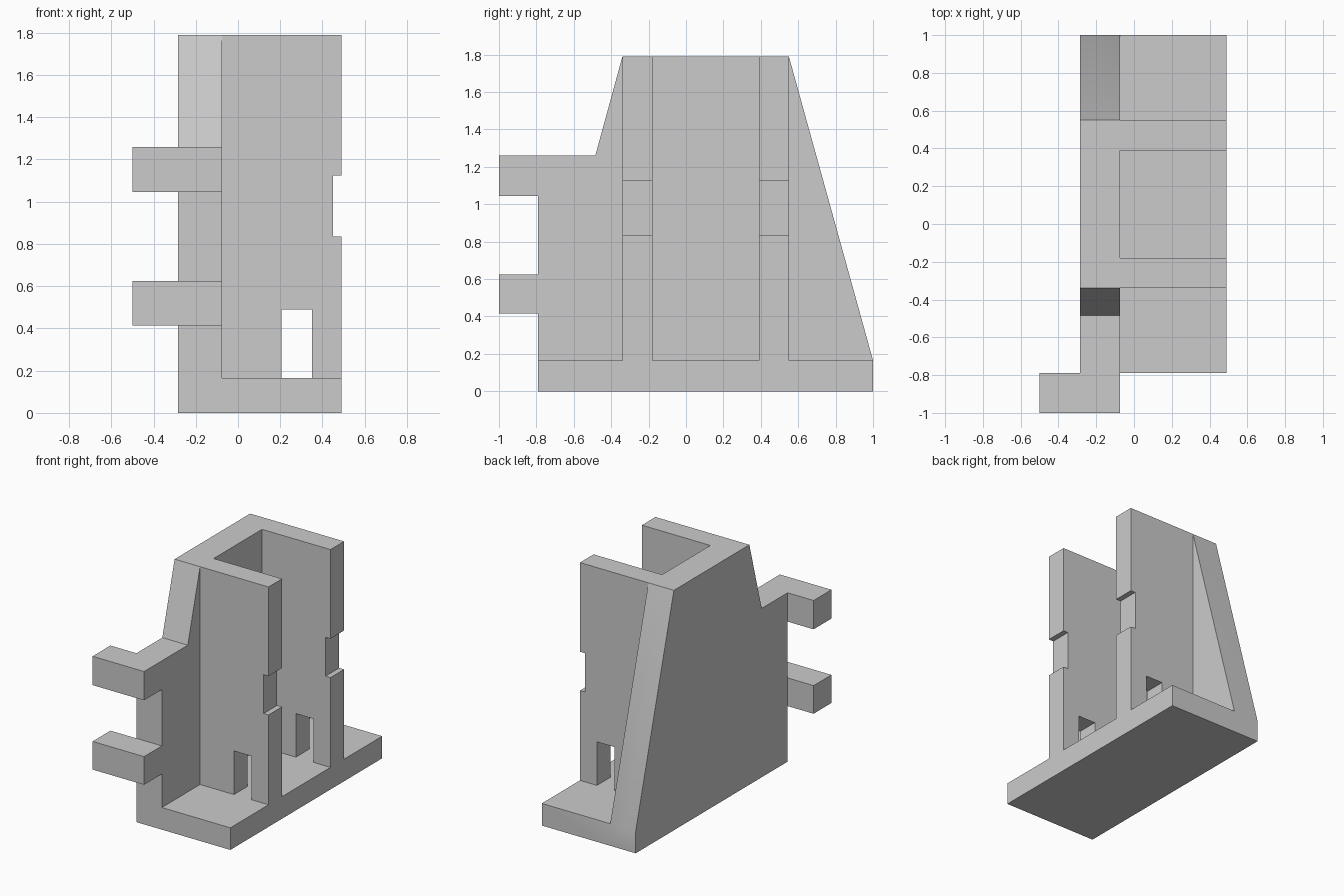
import bpy
import bmesh
import math

old = bpy.data.objects.get("Cube")
if old:
    bpy.data.objects.remove(old, do_unlink=True)

grey = bpy.data.materials.new("light_grey")
grey.use_nodes = True
colour = (0.6, 0.6, 0.6, 1)
grey.diffuse_color = colour
grey.node_tree.nodes["Principled BSDF"].inputs["Base Color"].default_value = colour


def prism(name, profile, x0, x1):
    """Extrude a (y, z) outline along x."""
    bm = bmesh.new()
    face = bm.faces.new([bm.verts.new((x0, y, z)) for y, z in profile])
    out = bmesh.ops.extrude_face_region(bm, geom=[face])
    moved = [v for v in out["geom"] if isinstance(v, bmesh.types.BMVert)]
    bmesh.ops.translate(bm, verts=moved, vec=(x1 - x0, 0, 0))
    bmesh.ops.recalc_face_normals(bm, faces=bm.faces[:])
    mesh = bpy.data.meshes.new(name)
    bm.to_mesh(mesh)
    bm.free()
    mesh.materials.append(grey)
    obj = bpy.data.objects.new(name, mesh)
    bpy.context.collection.objects.link(obj)
    return obj


def box(name, x, y, z):
    return prism(name, [(y[0], z[0]), (y[1], z[0]), (y[1], z[1]), (y[0], z[1])], *x)


def combine(body, part, operation):
    """Merge a part into the body, or cut it away, and discard the part."""
    bpy.context.view_layer.objects.active = body
    mod = body.modifiers.new("combine", "BOOLEAN")
    mod.operation = operation
    mod.solver = "EXACT"
    mod.object = part
    bpy.ops.object.modifier_apply(modifier=mod.name)
    bpy.data.objects.remove(part, do_unlink=True)


back, inner, outer = -0.285, -0.075, 0.49
front, rear, tip = -0.79, 1.0, -1.0
floor, top = 0.165, 1.79
prongs = [(0.415, 0.625), (1.045, 1.26)]
walls = [(-0.34, -0.18), (0.39, 0.55)]

# Upright plate with sloping ends and the shanks of both prongs
outline = [(front, 0), (rear, 0), (rear, floor), (walls[1][1], top),
           (walls[0][0], top), (-0.485, prongs[1][1]),
           (tip, prongs[1][1]), (tip, prongs[1][0]), (front, prongs[1][0]),
           (front, prongs[0][1]), (tip, prongs[0][1]),
           (tip, prongs[0][0]), (front, prongs[0][0])]
body = prism("channel_bracket", outline, back, inner)

# Base slab
combine(body, box("base", (-0.2, outer), (front, rear), (0, floor)), "UNION")

# Channel side walls
for y in walls:
    combine(body, box("side_wall", (-0.2, outer), y, (0.08, top)), "UNION")

# Hooked ends of the prongs
for z in prongs:
    combine(body, box("prong_hook", (-0.5, -0.2), (tip, front), z), "UNION")

# Doorway slots and edge notches in both walls
for y0, y1 in walls:
    span = (y0 - 0.05, y1 + 0.05)
    combine(body, box("slot_cutter", (0.205, 0.35), span, (floor, 0.49)), "DIFFERENCE")
    combine(body, box("notch_cutter", (0.45, 0.6), span, (0.835, 1.125)), "DIFFERENCE")

# Shading
bpy.ops.object.select_all(action="DESELECT")
body.select_set(True)
bpy.context.view_layer.objects.active = body
bpy.ops.object.shade_smooth_by_angle(angle=math.radians(30))
